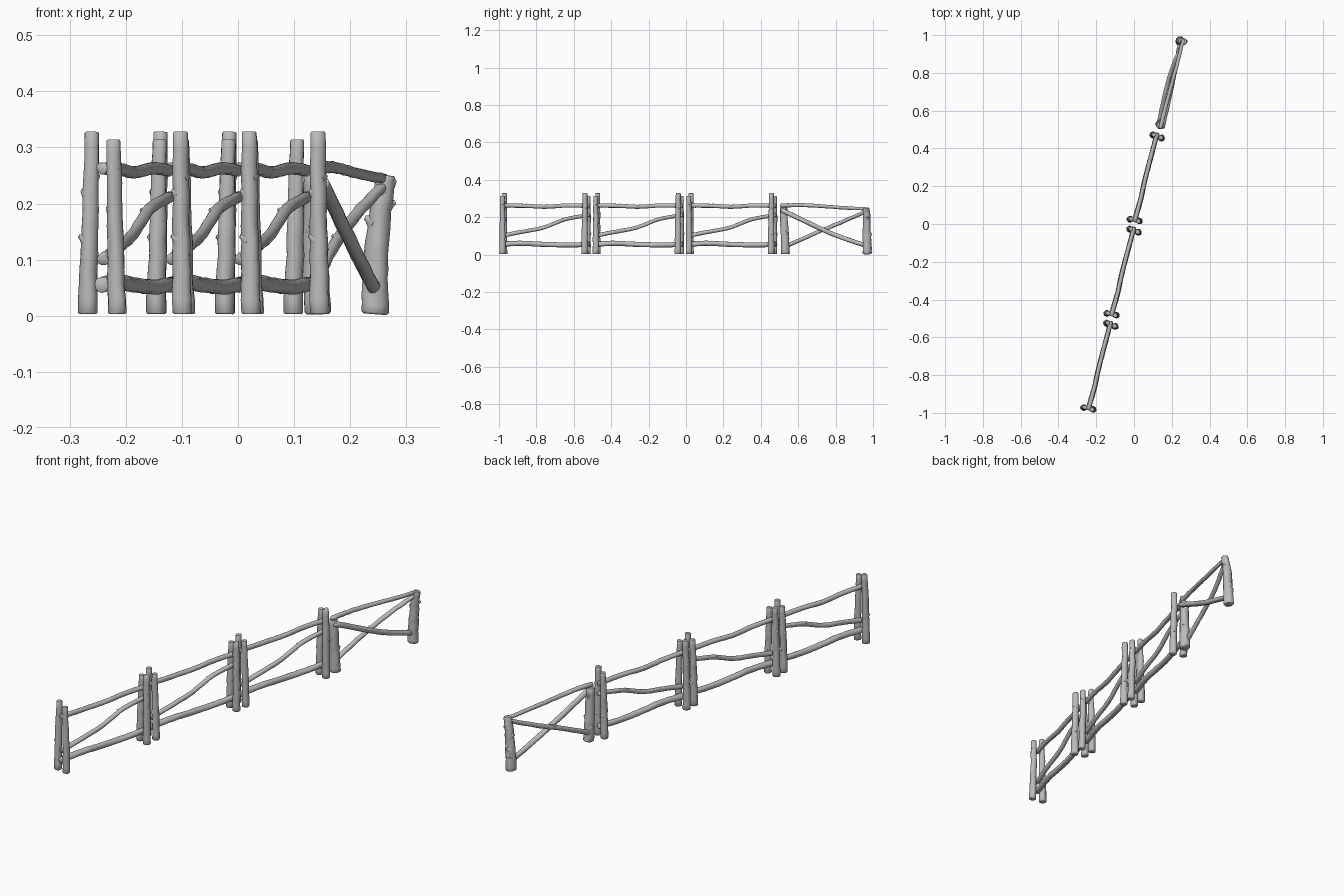
import bpy
import bmesh
import math
import random
from mathutils import Vector

random.seed(7)
if "Cube" in bpy.data.objects:
    bpy.data.objects.remove(bpy.data.objects["Cube"])

wood = bpy.data.materials.new("grey_wood")
wood.use_nodes = True
grey = (0.5, 0.5, 0.5, 1)
wood.diffuse_color = grey
wood.node_tree.nodes["Principled BSDF"].inputs["Base Color"].default_value = grey

SIDES = 14


def spline(points, steps):
    """Smooth path through the points."""
    p = [Vector(v) for v in points]
    p = [2 * p[0] - p[1]] + p + [2 * p[-1] - p[-2]]
    out = []
    for i in range(1, len(p) - 2):
        a, b, c, d = p[i - 1:i + 3]
        for k in range(steps):
            t = k / steps
            out.append(0.5 * (2 * b + (c - a) * t + (2 * a - 5 * b + 4 * c - d) * t * t
                              + (3 * b - a - 3 * c + d) * t ** 3))
    return out + [p[-2]]


def add_tube(bm, path, radii, bump=0.0):
    """Capped tube with gently uneven bark and softened ends."""
    first, last = path[0], path[-1]
    axis = (last - first).normalized()
    edge = radii[0] * 0.15
    path = [first] + [first + axis * edge] + path[1:-1] + [last - axis * edge, last]
    radii = [radii[0] * 0.86] + radii[:1] + radii[1:-1] + [radii[-1], radii[-1] * 0.86]
    u = axis.orthogonal().normalized()
    v = axis.cross(u)
    phase = random.uniform(0, math.tau)
    rings = []
    for i, (c, r) in enumerate(zip(path, radii)):
        ring = []
        for s in range(SIDES):
            a = math.tau * s / SIDES
            rr = r * (1 + bump * (math.sin(3 * a + phase + i * 0.5) + random.uniform(-0.6, 0.6)))
            ring.append(bm.verts.new(c + (u * math.cos(a) + v * math.sin(a)) * rr))
        rings.append(ring)
    for lo, hi in zip(rings, rings[1:]):
        for s in range(SIDES):
            n = (s + 1) % SIDES
            bm.faces.new((lo[s], lo[n], hi[n], hi[s]))
    bm.faces.new(rings[0][::-1])
    bm.faces.new(rings[-1])


def log(name, points, r0, r1, knots=(), wobble=0.001, steps=6):
    """Log along a path; each knot is (height fraction, angle in degrees, length)."""
    bm = bmesh.new()
    path = spline(points, steps)
    n = len(path) - 1
    for c in path[1:-1]:
        c += Vector([random.uniform(-wobble, wobble) for _ in range(3)])
    radii = [r0 + (r1 - r0) * i / n for i in range(n + 1)]
    add_tube(bm, path, radii, 0.05)
    for t, deg, length in knots:
        c = path[round(t * n)]
        r = r0 + (r1 - r0) * t
        a = math.radians(deg)
        out = Vector((math.cos(a), math.sin(a), 0.5)).normalized()
        start = c + out * r * 0.4
        swell = c + out * r * 0.95
        tip = c + out * (r + length)
        add_tube(bm, [start, swell, swell.lerp(tip, 0.5), tip],
                 [r * 0.85, r * 0.5, r * 0.32, r * 0.25])
    mesh = bpy.data.meshes.new(name)
    bm.to_mesh(mesh)
    bm.free()
    mesh.materials.append(wood)
    obj = bpy.data.objects.new(name, mesh)
    bpy.context.collection.objects.link(obj)
    bpy.ops.object.select_all(action="DESELECT")
    obj.select_set(True)
    bpy.context.view_layer.objects.active = obj
    bpy.ops.object.shade_smooth_by_angle(angle=math.radians(50))
    return obj


# One fence panel, copied along the run
knots_a = [(0.72, 10, 0.004), (0.68, 180, 0.004), (0.45, 190, 0.006), (0.3, 60, 0.004)]
knots_b = [(0.85, 10, 0.003), (0.62, 150, 0.003), (0.3, 100, 0.003)]
panel = [
    log("start_post_left", [(-0.267, -0.972, 0.003), (-0.264, -0.972, 0.16), (-0.26, -0.97, 0.328)],
        0.0175, 0.0125, knots_a),
    log("start_post_right", [(-0.215, -0.982, 0.003), (-0.219, -0.981, 0.16), (-0.222, -0.982, 0.314)],
        0.0165, 0.0125, knots_b),
    log("end_post_left", [(-0.146, -0.526, 0.003), (-0.143, -0.525, 0.16), (-0.139, -0.524, 0.314)],
        0.0175, 0.0125, knots_b),
    log("end_post_right", [(-0.099, -0.543, 0.003), (-0.101, -0.541, 0.16), (-0.103, -0.54, 0.328)],
        0.0175, 0.0135, knots_a),
    log("top_rail", [(-0.242, -0.985, 0.263), (-0.211, -0.87, 0.261), (-0.186, -0.76, 0.256),
                     (-0.155, -0.64, 0.262), (-0.122, -0.515, 0.259)], 0.011, 0.011, (), 0.0006),
    log("bottom_rail", [(-0.244, -0.985, 0.055), (-0.211, -0.87, 0.06), (-0.186, -0.76, 0.055),
                        (-0.155, -0.64, 0.051), (-0.122, -0.515, 0.056)], 0.014, 0.013, (), 0.0006),
    log("brace_rail", [(-0.241, -0.985, 0.1), (-0.211, -0.87, 0.123), (-0.188, -0.76, 0.145),
                       (-0.157, -0.64, 0.19), (-0.122, -0.515, 0.212)], 0.011, 0.01,
        [(0.35, 90, 0.003), (0.7, 180, 0.003)], 0.0006),
]
for part in panel:
    base = part.name
    for i in (1, 2):
        copy = part.copy()
        copy.name = f"{base}_{i + 1}"
        copy.location = (0.1225 * i, 0.4985 * i, 0)
        bpy.context.collection.objects.link(copy)

# Gate: two stout knotty posts, top bar and crossed braces
log("gate_hinge_post", [(0.141, 0.531, 0.003), (0.138, 0.527, 0.13), (0.136, 0.522, 0.252)],
    0.024, 0.019, [(0.25, 180, 0.006), (0.45, 30, 0.006), (0.6, 250, 0.005), (0.8, 100, 0.006)])
log("gate_latch_post", [(0.243, 0.968, 0.003), (0.247, 0.967, 0.1), (0.254, 0.966, 0.19), (0.264, 0.965, 0.25)],
    0.0245, 0.017, [(0.9, 0, 0.005), (0.68, 10, 0.011), (0.55, 180, 0.008), (0.35, 80, 0.006),
                    (0.82, 250, 0.006), (0.22, 110, 0.005)])
log("gate_top_bar", [(0.14, 0.505, 0.262), (0.168, 0.62, 0.265), (0.205, 0.76, 0.256), (0.262, 0.975, 0.243)],
    0.011, 0.009)
log("gate_falling_brace", [(0.15, 0.51, 0.238), (0.195, 0.71, 0.143), (0.221, 0.83, 0.092), (0.242, 0.955, 0.05)],
    0.0125, 0.012, (), 0.0005)
log("gate_rising_brace", [(0.13, 0.53, 0.042), (0.16, 0.67, 0.105), (0.2, 0.82, 0.168), (0.262, 0.97, 0.235)],
    0.011, 0.01, [(0.5, 180, 0.003)])
